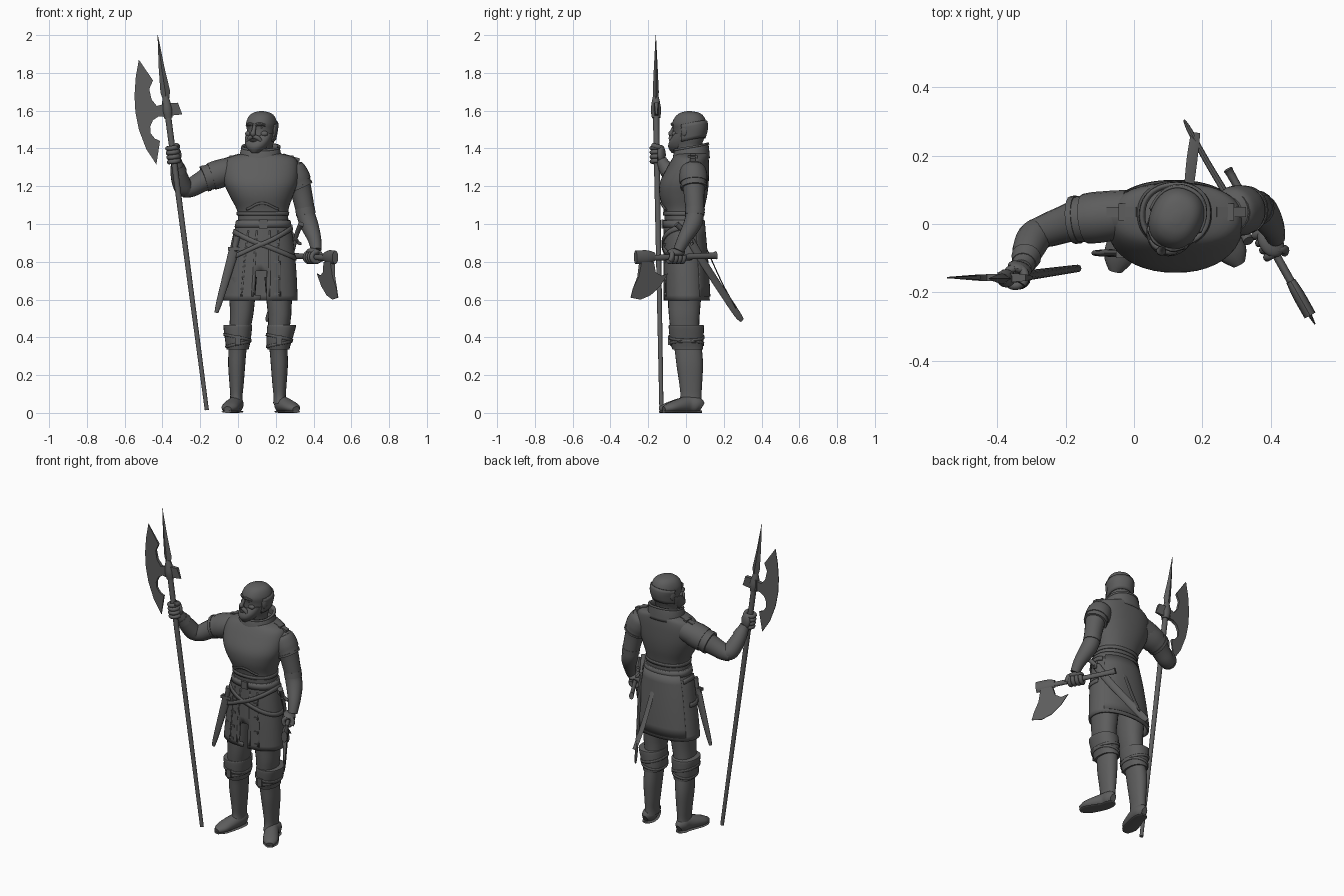
import bpy, bmesh, math
from math import sin, cos, radians
from mathutils import Vector as V, Matrix

if "Cube" in bpy.data.objects:
    bpy.data.objects.remove(bpy.data.objects["Cube"])

# ---------- helpers ----------
def make(name, verts, faces, thick=0):
    me = bpy.data.meshes.new(name)
    me.from_pydata([tuple(v) for v in verts], [], faces)
    bm = bmesh.new(); bm.from_mesh(me)
    bmesh.ops.recalc_face_normals(bm, faces=bm.faces)
    bm.to_mesh(me); bm.free()
    ob = bpy.data.objects.new(name, me)
    bpy.context.collection.objects.link(ob)
    if thick:
        m = ob.modifiers.new("thickness", 'SOLIDIFY'); m.thickness = thick; m.offset = 0
    return ob

def skin(name, rings, closed=True, cap=True, thick=0, skip=None):
    n = len(rings[0]); verts = [V(p) for r in rings for p in r]; faces = []
    for i in range(len(rings) - 1):
        for j in range(n if closed else n - 1):
            k = (j + 1) % n
            f = (i*n + j, i*n + k, i*n + n + k, i*n + n + j)
            if not (skip and skip(sum((verts[q] for q in f), V()) / 4)):
                faces.append(f)
    if cap:
        faces += [tuple(range(n)), tuple(range(len(verts) - n, len(verts)))]
    return make(name, verts, faces, thick)

def dense(rows, k=4):
    out = []; last = len(rows) - 1
    for i in range(last):
        p = [rows[max(0, min(last, i + j))] for j in (-1, 0, 1, 2)]
        for s in range(k):
            t = s / k
            out.append([b + .5*t*(c - a + t*(2*a - 5*b + 4*c - d + t*(3*(b - c) + d - a))) for a, b, c, d in zip(*p)])
    return out + [list(rows[-1])]

def edge(row, a, off=0):  # point on a horizontal section (z, x0, x1, y0, y1)
    z, x0, x1, y0, y1 = row
    f = lambda q: math.copysign(abs(q)**.9, q)
    return V(((x0+x1)/2 + ((x1-x0)/2 + off)*f(cos(a)), (y0+y1)/2 + ((y1-y0)/2 + off)*f(sin(a)), z))

def at(rows, z):
    for r, s in zip(rows, rows[1:]):
        if s[0] <= z <= r[0]:
            t = (r[0] - z) / max(r[0] - s[0], 1e-6)
            return [z] + [p + (q - p)*t for p, q in zip(r[1:], s[1:])]
    return [z] + list((rows[0] if z > rows[0][0] else rows[-1])[1:])

def body(name, rows, n=32, **kw):
    return skin(name, [[edge(r, 2*math.pi*j/n) for j in range(n)] for r in rows], **kw)

def wrap(name, rows, zf, h, a0=0, a1=360, off=.006, thick=.008, n=48, levels=3):
    full = a1 - a0 == 360
    angs = [radians(a0 + (a1 - a0)*j/n) for j in range(n if full else n + 1)]
    f = zf if callable(zf) else (lambda a: zf)
    return skin(name, [[edge(at(rows, f(a) + h*(i/(levels-1) - .5)), a, off) for a in angs]
                       for i in range(levels)], closed=full, cap=False, thick=thick)

def tube(name, pts, n=16, k=4, ref=None, **kw):  # rows: x, y, z, side radius, other radius
    pts = [tuple(p) + (p[3],) if len(p) == 4 else tuple(p) for p in pts]
    pts = dense(pts, k); c = [V(p[:3]) for p in pts]; rings = []
    whole = (c[-1] - c[0]).normalized()
    ref = V(ref) if ref else (V((0, 1, 0)) if abs(whole.z) > .8 else V((0, 0, 1)))
    for i, p in enumerate(pts):
        t = (c[min(i+1, len(c)-1)] - c[max(i-1, 0)]).normalized()
        s = t.cross(ref).normalized(); u = s.cross(t)
        rings.append([c[i] + s*p[3]*cos(2*math.pi*j/n) + u*p[4]*sin(2*math.pi*j/n) for j in range(n)])
    return skin(name, rings, **kw)

def shape(name, c, size, axes=None, ball=True):
    bm = bmesh.new()
    m = Matrix.Translation(V(c)) @ (axes or Matrix()) @ Matrix.Diagonal((*size, 1))
    if ball: bmesh.ops.create_uvsphere(bm, u_segments=20, v_segments=12, radius=1, matrix=m)
    else: bmesh.ops.create_cube(bm, size=1, matrix=m)
    me = bpy.data.meshes.new(name); bm.to_mesh(me); bm.free()
    ob = bpy.data.objects.new(name, me); bpy.context.collection.objects.link(ob)
    return ob

def plate(name, pts, o, u):  # flat blade, each point (along u, z, half thickness)
    u = V(u).normalized(); nrm = u.cross(V((0, 0, 1))); n = len(pts)
    vs = [V(o) + u*a + V((0, 0, b)) + nrm*t*s for s in (1, -1) for a, b, t in pts]
    return make(name, vs, [tuple(range(n)), tuple(range(2*n-1, n-1, -1))] +
                [(i, (i+1) % n, n + (i+1) % n, n + i) for i in range(n)])

def fist(name, c, axis, side):
    c, axis = V(c), V(axis).normalized(); side = V(side)
    side = (side - axis*side.dot(axis)).normalized(); w = axis.cross(side)
    ax = Matrix((axis, side, w)).transposed().to_4x4()
    shape(name + "_palm", c + side*.027, (.05, .02, .036), ax)
    for i in range(4):
        o = c + axis*(i - 1.5)*.024
        tube(f"{name}_finger_{i}", [(*(o + (side*cos(a) + w*sin(a))*.026), .0125)
             for a in (radians(d) for d in range(20, 301, 40))], n=10, k=2, ref=axis)
    tube(name + "_thumb", [(*(c + axis*(.03 + .006*i) + (side*cos(a) - w*sin(a))*.03), .013)
         for i, a in enumerate((0, .7, 1.4, 2))], n=10, ref=axis)

# ---------- torso and skirt ----------
TORSO = dense([(1.375, .03, .22, -.05, .12), (1.35, -.05, .30, -.07, .12), (1.30, -.08, .32, -.10, .122),
               (1.22, -.075, .315, -.138, .12), (1.15, -.045, .292, -.14, .112), (1.08, -.008, .268, -.12, .097),
               (1.03, .0, .266, -.114, .09), (.97, -.01, .275, -.11, .092)])
SKIRT = dense([(1.02, .0, .268, -.113, .09), (.97, -.012, .277, -.113, .093), (.9, -.03, .288, -.114, .10),
               (.75, -.055, .303, -.114, .112), (.595, -.075, .31, -.113, .12)])
body("breastplate", TORSO, n=40)
body("skirt", SKIRT, n=48, cap=False, thick=.012,
     skip=lambda p: p.y < 0 and abs(p.x - .125) < .022 and p.z < .74)
wrap("breastplate_rim", TORSO, 1.055, .02, off=.002)
wrap("breastplate_peak", TORSO, lambda a: 1.075 + .035*max(0, -sin(a))**12, .012, 235, 305, off=.003)
wrap("waist_belt", SKIRT, 1.0, .035, off=.006)
wrap("sword_belt", SKIRT, lambda a: .895 + .085*cos(a), .026, 165, 385, off=.011)
wrap("dagger_belt", SKIRT, lambda a: .89 - .07*cos(a), .026, 155, 375, off=.008)
wrap("back_panel", SKIRT, .805, .38, 32, 148, off=.006, levels=8)
for i, a in enumerate((240, 258, 280, 298)):
    wrap(f"skirt_trim_{i}", SKIRT, .79, .35, a, a + 3, n=2, levels=8, off=.003)
for i, z in enumerate((.89, .80, .71, .63)):
    for a in (246, 294):
        shape(f"skirt_toggle_{i}_{a}", edge(at(SKIRT, z), radians(a), .006), (.03, .012, .014), ball=False)
shape("belt_buckle", edge(at(SKIRT, 1.0), radians(270), .011), (.045, .012, .045), ball=False)
COLLAR = dense([(1.43, .038, .212, -.035, .112), (1.39, .02, .218, -.055, .117), (1.33, .008, .23, -.068, .122)])
wrap("collar", COLLAR, lambda a: 1.37 + .018*sin(a), .08, off=0, thick=.012, levels=6)
wrap("collar_rim", COLLAR, lambda a: 1.408 + .018*sin(a), .01, off=.003, thick=.014)
for s, x in (("right", -.035), ("left", .283)):
    shape(s + "_shoulder_strap", (x, .035, 1.352), (.09, .03, .016),
          Matrix.Rotation(.3 if x > 0 else -.3, 4, 'Y'), ball=False)
    shape(s + "_strap_buckle", (x, .035, 1.354), (.02, .05, .018), ball=False)

# ---------- head, turned toward its right ----------
HEAD = dense([(.099, -.012, .012, -.01, .02), (.09, -.045, .045, -.042, .06), (.07, -.066, .066, -.068, .084),
              (.035, -.077, .077, -.085, .098), (0, -.074, .074, -.08, .098), (-.05, -.068, .068, -.08, .083),
              (-.09, -.058, .058, -.07, .07), (-.15, -.055, .055, -.035, .07)])
BEARD = dense([(-.02, -.074, .074, -.07, .02), (-.045, -.071, .071, -.089, .015), (-.07, -.064, .064, -.106, .01),
               (-.095, -.05, .05, -.11, 0), (-.122, -.02, .02, -.095, -.03)])
parts = [body("head", HEAD), body("beard", BEARD),
         wrap("hair", HEAD, lambda a: -.015 + .02*sin(a), .09, -5, 185, off=.003, levels=6),
         tube("nose", [(0, -.08, .022, .009), (0, -.093, -.005, .011), (0, -.101, -.02, .014), (0, -.09, -.03, .011)], n=10),
         tube("lower_lip", [(-.022, -.09, -.056, .005), (0, -.102, -.056, .008), (.022, -.09, -.056, .005)], n=8)]
for s, m in (("right", -1), ("left", 1)):
    parts += [tube(s + "_moustache", [(0, -.097, -.036, .01), (m*.025, -.09, -.043, .012), (m*.045, -.08, -.07, .006)], n=10),
              tube(s + "_brow", [(m*.008, -.084, .026, .008), (m*.03, -.08, .031, .009), (m*.055, -.062, .024, .006)], n=8),
              shape(s + "_eye", (m*.03, -.071, .012), (.011, .006, .006)),
              shape(s + "_cheek", (m*.042, -.056, -.02), (.024, .018, .016)),
              shape(s + "_ear", (m*.076, .01, -.005), (.008, .018, .028))]
for p in parts:
    p.matrix_world = Matrix.Translation((.122, .012, 1.498)) @ Matrix.Rotation(radians(-25), 4, 'Z')

# ---------- legs, mirrored about the body's middle ----------
LEG = dense([(.72, -.055, .10, -.10, .09), (.55, -.043, .085, -.093, .075), (.46, -.045, .07, -.085, .07),
             (.40, -.045, .06, -.075, .075), (.33, -.05, .045, -.06, .085), (.25, -.052, .038, -.05, .09),
             (.15, -.045, .03, -.035, .085), (.09, -.041, .024, -.03, .082), (.05, -.044, .026, -.04, .085)])
CUFF = dense([(.465, -.074, .072, -.088, .092), (.455, -.077, .075, -.092, .095), (.38, -.068, .066, -.084, .092), (.335, -.06, .056, -.072, .09)])
FOOT = [(-.008, .085, .03, .018, .026), (-.008, .06, .042, .036, .042), (-.012, .015, .045, .04, .045),
        (-.03, -.045, .037, .045, .037), (-.046, -.1, .027, .043, .027), (-.055, -.138, .018, .02, .016)]
def flip(rows):
    out = []
    for z, a, b, c, d in rows:
        k = .24 - .028*min(1, max(0, (.52 - z) / .17))
        out.append([z, k - b, k - a, c, d])
    return out
LFOOT = [(.222 - x + max(0, -y)*.22, y*(.85 if y < 0 else 1), z, a, b) for x, y, z, a, b in FOOT]
for s, f, foot in (("right", lambda r: r, FOOT), ("left", flip, LFOOT)):
    body(s + "_leg", f(LEG), n=24)
    body(s + "_boot_cuff", f(CUFF), n=28)
    for i, z in enumerate((.365, .40)):
        wrap(f"{s}_knee_strap_{i}", f(CUFF), lambda a, z=z, i=i: z + (.015 - .03*i)*cos(a), .014, n=32, off=.001)
    shape(s + "_knee_buckle", edge(at(f(CUFF), .385), radians(270), .004), (.03, .015, .05), ball=False)
    tube(s + "_foot", foot)
    tube(s + "_sole", [(x, y, .006, a, .006) for x, y, z, a, b in foot])

# ---------- arms ----------
tube("right_upper_arm", [(-.02, .03, 1.29, .07), (-.12, .025, 1.262, .066), (-.2, .0, 1.22, .055), (-.25, -.017, 1.192, .05), (-.295, -.03, 1.18, .042)])
tube("right_forearm", [(-.272, -.025, 1.185, .046), (-.292, -.04, 1.2, .05), (-.31, -.075, 1.25, .046), (-.322, -.115, 1.31, .034), (-.328, -.13, 1.34, .028)], ref=(1, 0, 0))
tube("right_glove_cuff", [(-.315, -.095, 1.28, .044), (-.322, -.115, 1.31, .036)], ref=(1, 0, 0))
tube("left_upper_arm", [(.285, .035, 1.3, .06), (.31, .038, 1.25, .066), (.335, .043, 1.17, .056), (.357, .048, 1.07, .05)])
tube("left_forearm", [(.35, .046, 1.1, .046), (.362, .045, 1.04, .049), (.38, .03, .99, .047), (.405, -.01, .92, .036), (.415, -.04, .86, .028)])
tube("left_elbow_band", [(.354, .048, 1.085, .052), (.36, .046, 1.05, .052)])
SHOULDER = {"right": ((-.01, .03, 1.295), (-.175, .012, 1.24)), "left": ((.275, .035, 1.315), (.328, .042, 1.195))}
for s, (a, b) in SHOULDER.items():
    a, b = V(a), V(b)
    tube(s + "_shoulder_cap", [(*a, .045), (*a.lerp(b, .2), .068), (*a.lerp(b, .55), .075), (*a.lerp(b, .8), .073)], n=20)
    tube(s + "_shoulder_plate", [(*a.lerp(b, .6), .07), (*b, .067)], n=20)
    tube(s + "_sleeve_rim", [(*a.lerp(b, .93), .071), (*a.lerp(b, 1.03), .07)], n=20)

# ---------- halberd ----------
LOW, TOP = V((-.165, -.13, .015)), V((-.382, -.16, 1.66))
tube("halberd_shaft", [(*LOW, .011), (*LOW.lerp(TOP, .5), .014), (*TOP, .017)])
tube("halberd_socket", [(*LOW.lerp(TOP, .94), .022), (*LOW.lerp(TOP, .965), .027), (*LOW.lerp(TOP, .99), .022), (*LOW.lerp(TOP, 1.01), .015)])
tube("halberd_spike", [(-.38, -.16, 1.65, .014), (-.385, -.16, 1.70, .026, .016), (-.405, -.16, 1.83, .015, .01), (-.425, -.16, 2.0, .001)], n=4, k=1)
plate("halberd_blade", [(-.525, 1.87, .002), (-.541, 1.78, .002), (-.548, 1.68, .002), (-.543, 1.59, .002), (-.525, 1.50, .002),
      (-.485, 1.395, .002), (-.432, 1.315, .002), (-.413, 1.44, .006), (-.44, 1.452, .006), (-.462, 1.48, .007), (-.465, 1.515, .008),
      (-.45, 1.55, .009), (-.42, 1.57, .01), (-.37, 1.57, .012), (-.37, 1.64, .012), (-.43, 1.625, .01), (-.458, 1.66, .009),
      (-.47, 1.715, .007), (-.45, 1.76, .006)], (0, -.157, 0), (1, 0, 0))
plate("halberd_beak", [(-.40, 1.57, .016), (-.40, 1.64, .016), (-.318, 1.642, .01), (-.295, 1.58, .004)], (0, -.157, 0), (1, 0, 0))
fist("right_hand", LOW.lerp(TOP, .822), TOP - LOW, (.1, .25, -.05))

# ---------- hand axe ----------
O, D = V((.275, .16, 0)), V((.49, -.872, 0))
at_axe = lambda u, z=.825: tuple(O + D*u + V((0, 0, z)))
tube("axe_handle", [(*at_axe(0, .835), .014, .022), (*at_axe(.04, .832), .012, .016), (*at_axe(.25), .012, .015), (*at_axe(.47, .818), .012, .016)])
tube("axe_socket", [(*at_axe(.375, .826), .014, .024), (*at_axe(.42, .825), .018, .036), (*at_axe(.49, .823), .018, .036)], n=12)
plate("axe_blade", [(.46, .80, .014), (.475, .72, .008), (.505, .66, .002), (.52, .61, .002), (.46, .60, .002), (.40, .622, .002), (.34, .672, .002),
      (.293, .738, .002), (.335, .725, .006), (.372, .745, .009), (.387, .80, .014)], O, D)
fist("left_hand", at_axe(.245), D, (.05, .05, .3))

# ---------- sword and dagger ----------
tube("scabbard", [(.15, .298, .49, .004, .012), (.165, .27, .525, .008, .02), (.215, .18, .66, .009, .021), (.268, .09, .80, .01, .022), (.302, .02, .92, .011, .023)], ref=(0, 0, 1))
tube("scabbard_sling", [(.16, .10, .89, .014, .003), (.17, .19, .69, .016, .003), (.18, .265, .555, .014, .003)], n=8)
tube("sword_grip", [(.302, .02, .92, .012), (.318, -.015, .965, .013), (.335, -.05, 1.0, .016)])
tube("sword_guard", [(.275, .0, .975, .008), (.285, .0, .95, .009), (.303, .015, .925, .01), (.32, .03, .90, .009), (.335, .03, .895, .008)], n=10)
tube("dagger_sheath", [(-.115, -.085, .53, .01, .008), (-.095, -.085, .60, .017, .01), (-.03, -.085, .83, .026, .013), (-.02, -.085, .86, .028, .014)])
tube("dagger_grip", [(-.02, -.085, .86, .014), (-.012, -.085, .90, .016), (-.005, -.085, .935, .018)], n=12)
shape("dagger_guard", (-.018, -.085, .868), (.07, .03, .018), ball=False)

# ---------- dark material and shading ----------
mat = bpy.data.materials.new("dark_grey"); mat.diffuse_color = (.11, .11, .11, 1)
for ob in bpy.context.collection.objects:
    ob.data.materials.append(mat)
    ob.select_set(True); bpy.context.view_layer.objects.active = ob
bpy.ops.object.shade_smooth_by_angle(angle=radians(40))

for m in bpy.data.materials:
    if m.users and not m.is_grease_pencil:
        m.use_nodes = True
        m.node_tree.nodes["Principled BSDF"].inputs["Base Color"].default_value = m.diffuse_color
